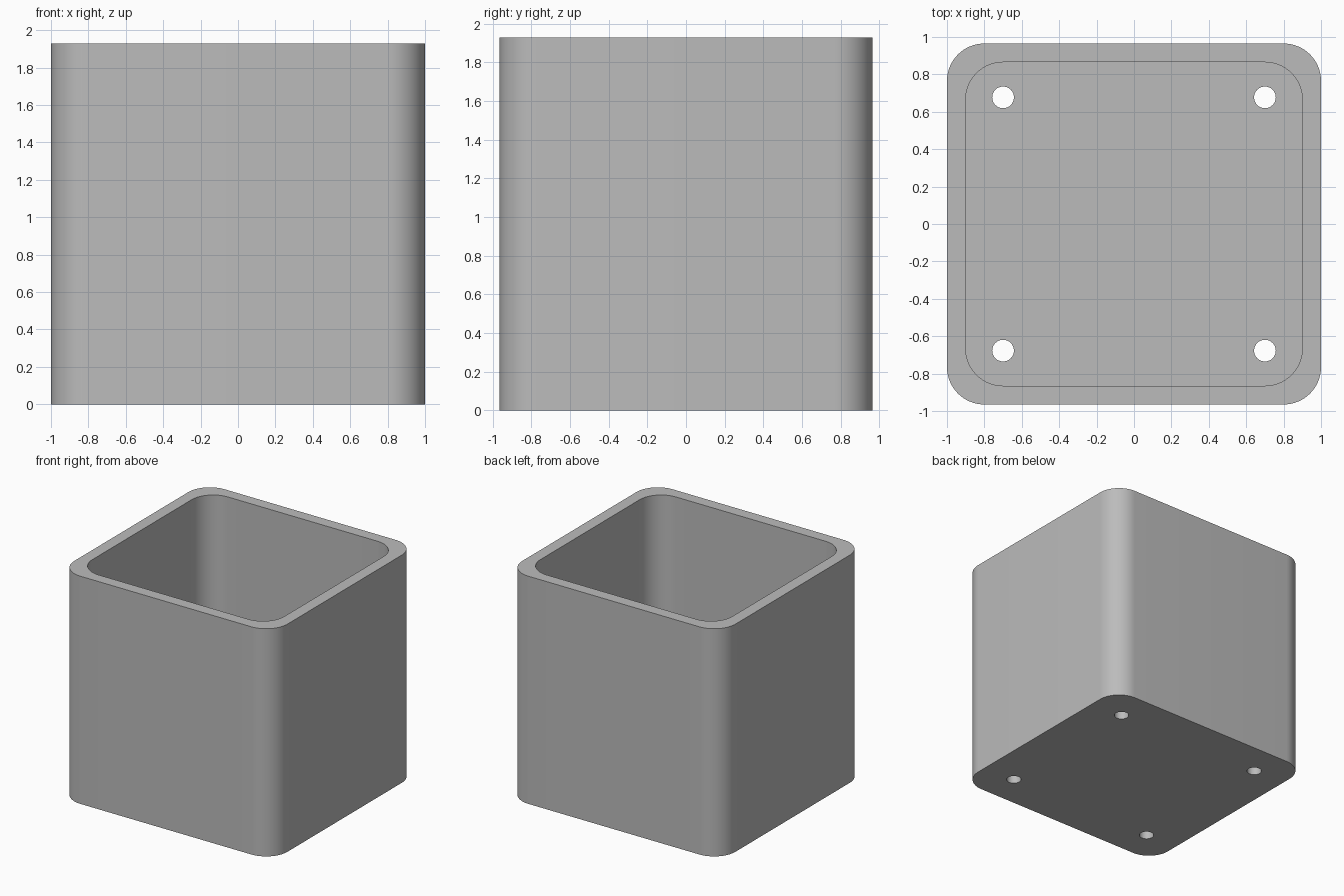
import bpy
import bmesh
from math import cos, sin, pi, radians

WIDTH, DEPTH, HEIGHT = 2.0, 1.93, 1.93
WALL, FLOOR, RADIUS = 0.1, 0.1, 0.2
HOLE_X, HOLE_Y, HOLE_RADIUS = 0.7, 0.677, 0.058

cube = bpy.data.objects.get("Cube")
if cube:
    bpy.data.objects.remove(cube, do_unlink=True)

grey = bpy.data.materials.new("plain grey")
grey.use_nodes = True
GREY = (0.5, 0.5, 0.5, 1.0)
grey.diffuse_color = GREY
grey.node_tree.nodes["Principled BSDF"].inputs["Base Color"].default_value = GREY


def rounded_outline(width, depth, radius, steps=16):
    """Corner arcs of a rounded rectangle, counter-clockwise."""
    points = []
    for corner, (sx, sy) in enumerate([(1, 1), (-1, 1), (-1, -1), (1, -1)]):
        for i in range(steps + 1):
            a = (corner + i / steps) * pi / 2
            points.append((sx * (width / 2 - radius) + radius * cos(a),
                           sy * (depth / 2 - radius) + radius * sin(a)))
    return points


def circle_outline(x, y, radius, steps=32):
    return [(x + radius * cos(2 * pi * i / steps), y + radius * sin(2 * pi * i / steps))
            for i in range(steps)]


def prism(name, outline, bottom, top):
    """Closed upright solid from a flat outline."""
    bm = bmesh.new()
    face = bm.faces.new([bm.verts.new((x, y, bottom)) for x, y in outline])
    sides = bmesh.ops.extrude_face_region(bm, geom=[face])
    raised = [v for v in sides["geom"] if isinstance(v, bmesh.types.BMVert)]
    bmesh.ops.translate(bm, verts=raised, vec=(0, 0, top - bottom))
    bmesh.ops.recalc_face_normals(bm, faces=bm.faces)
    mesh = bpy.data.meshes.new(name)
    bm.to_mesh(mesh)
    bm.free()
    mesh.materials.append(grey)
    obj = bpy.data.objects.new(name, mesh)
    bpy.context.collection.objects.link(obj)
    return obj


# Outer body with rounded upright corners
body = prism("square_pot", rounded_outline(WIDTH, DEPTH, RADIUS), 0, HEIGHT)

# Cavity and four drain holes
cutters = [prism("cavity_cutter",
                 rounded_outline(WIDTH - 2 * WALL, DEPTH - 2 * WALL, RADIUS),
                 FLOOR, HEIGHT + 0.2)]
for sx in (-1, 1):
    for sy in (-1, 1):
        cutters.append(prism("drain_hole_cutter",
                             circle_outline(sx * HOLE_X, sy * HOLE_Y, HOLE_RADIUS),
                             -0.1, FLOOR + 0.1))

bpy.context.view_layer.objects.active = body
for cutter in cutters:
    cutter.hide_render = True
    cut = body.modifiers.new("cut", "BOOLEAN")
    cut.operation = "DIFFERENCE"
    cut.solver = "EXACT"
    cut.object = cutter
    bpy.ops.object.modifier_apply(modifier=cut.name)
    bpy.data.objects.remove(cutter, do_unlink=True)

# Smooth corners, crisp rims
bpy.ops.object.select_all(action="DESELECT")
body.select_set(True)
bpy.ops.object.shade_smooth_by_angle(angle=radians(30))
